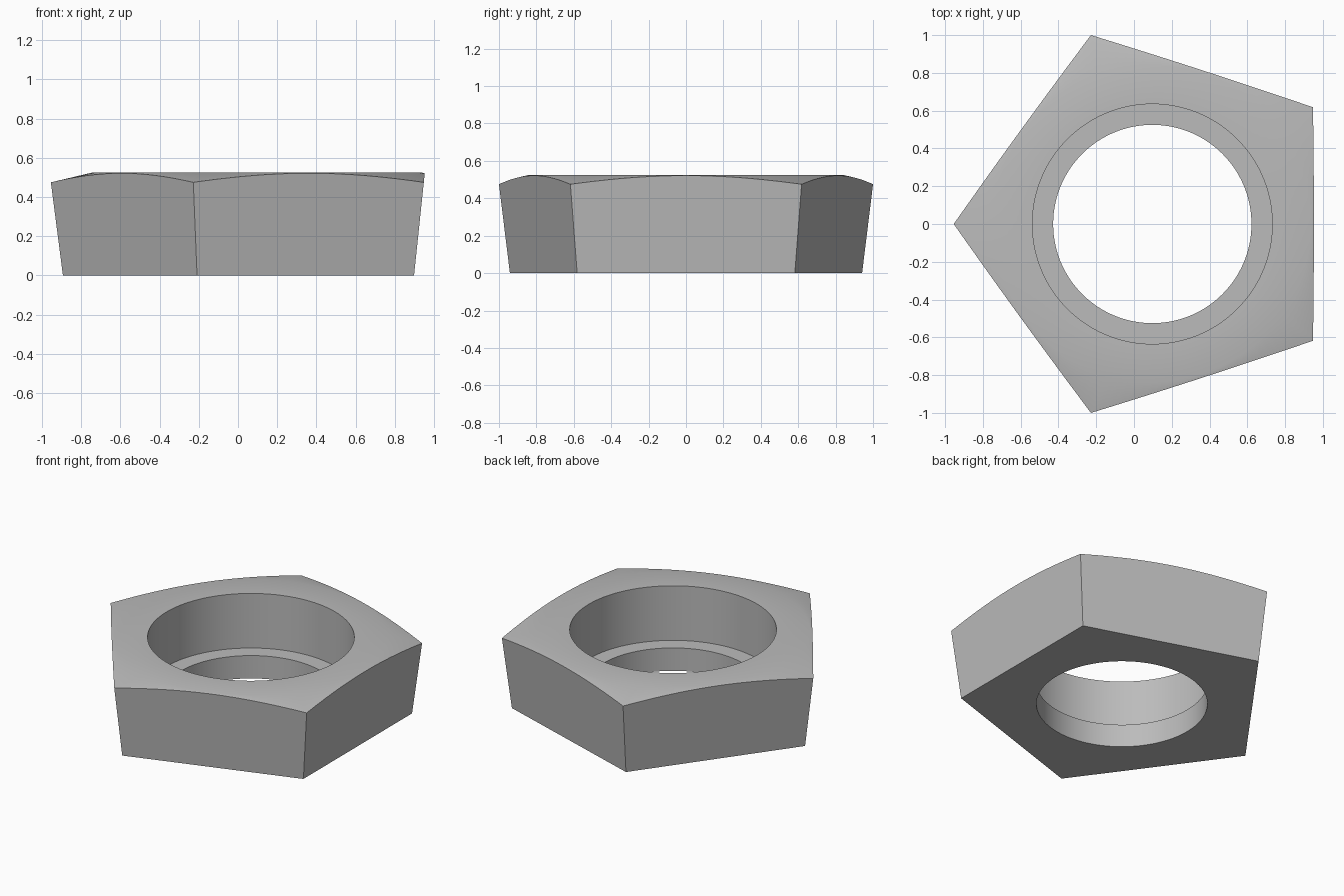
import bpy, bmesh, math

if "Cube" in bpy.data.objects:
    bpy.data.objects.remove(bpy.data.objects["Cube"])

SIDES, SEG = 5, 24            # pentagon, samples per side
N = SIDES * SEG
CX = 0.097                    # axis of the bore
TOP, LEDGE = 0.525, 0.155     # top height, counterbore floor height
R_BASE, FLARE = 0.99, 0.1295  # corner radius at the base, growth per unit height
R_FLAT, SLOPE = 0.84, 0.2364  # flat top radius, conical chamfer slope
R_HOLE, R_BORE = 0.525, 0.635

steel = bpy.data.materials.new("steel grey")
steel.diffuse_color = (0.5, 0.5, 0.5, 1)
steel.use_nodes = True
steel.node_tree.nodes["Principled BSDF"].inputs["Base Color"].default_value = steel.diffuse_color


def section(i):
    """Closed radial section (radius, height) at angular step i."""
    off = (i % SEG) / SEG * 2 * math.pi / SIDES - math.pi / SIDES
    k = math.cos(math.pi / SIDES) / math.cos(off)
    # where the flared side meets the conical chamfer
    z = (TOP - SLOPE * (k * R_BASE - R_FLAT)) / (1 + SLOPE * k * FLARE)
    return [(R_HOLE, 0), (k * R_BASE, 0), (k * (R_BASE + FLARE * z), z),
            (R_FLAT, TOP), (R_BORE, TOP), (R_BORE, LEDGE), (R_HOLE, LEDGE)]


# five-sided nut body swept around the bore axis
bm = bmesh.new()
rings = []
for i in range(N):
    a = math.pi + 2 * math.pi * i / N
    rings.append([bm.verts.new((CX + r * math.cos(a), r * math.sin(a), z))
                  for r, z in section(i)])
for i in range(N):
    p, q = rings[i], rings[(i + 1) % N]
    for j in range(len(p)):
        m = (j + 1) % len(p)
        bm.faces.new((p[j], q[j], q[m], p[m]))
bmesh.ops.recalc_face_normals(bm, faces=bm.faces)
mesh = bpy.data.meshes.new("pentagon_nut")
bm.to_mesh(mesh)
bm.free()
mesh.materials.append(steel)
nut = bpy.data.objects.new("pentagon_nut", mesh)
bpy.context.collection.objects.link(nut)

# smooth bore and chamfer, crisp edges
bpy.context.view_layer.objects.active = nut
nut.select_set(True)
bpy.ops.object.shade_smooth_by_angle(angle=math.radians(30))
